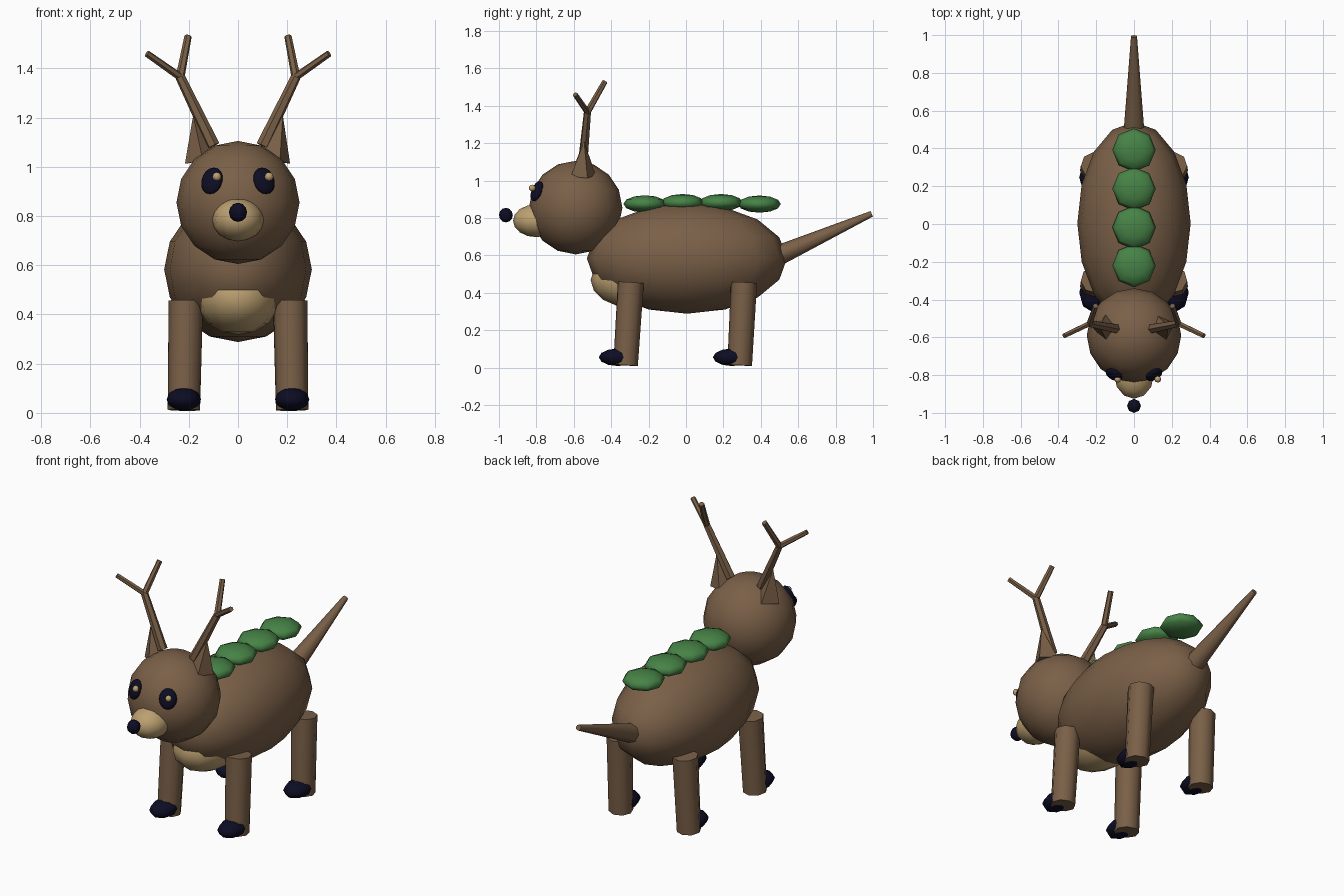
import bpy, bmesh, math
from mathutils import Vector, Matrix

if "Cube" in bpy.data.objects:
    bpy.data.objects.remove(bpy.data.objects["Cube"])


def material(name, rgb):
    m = bpy.data.materials.new(name)
    m.diffuse_color = (*rgb, 1)
    m.use_nodes = True
    m.node_tree.nodes["Principled BSDF"].inputs["Base Color"].default_value = m.diffuse_color
    return m


BROWN = material("brown fur", (0.195, 0.117, 0.064))
TAN = material("tan fur", (0.50, 0.35, 0.165))
NAVY = material("dark navy", (0.004, 0.004, 0.018))
GREEN = material("leaf green", (0.062, 0.225, 0.062))


def finish(name, bm, mat, angle):
    bmesh.ops.recalc_face_normals(bm, faces=bm.faces)
    mesh = bpy.data.meshes.new(name)
    bm.to_mesh(mesh)
    bm.free()
    mesh.materials.append(mat)
    ob = bpy.data.objects.new(name, mesh)
    bpy.context.collection.objects.link(ob)
    bpy.ops.object.select_all(action='DESELECT')
    ob.select_set(True)
    bpy.context.view_layer.objects.active = ob
    bpy.ops.object.shade_smooth_by_angle(angle=math.radians(angle))
    return ob


def ball(name, center, radii, mat, segments=12, rings=8, direction=None):
    """Ellipsoid; direction turns its -y side to face that way."""
    bm = bmesh.new()
    bmesh.ops.create_uvsphere(bm, u_segments=segments, v_segments=rings, radius=1)
    turn = Matrix.Identity(4)
    if direction is not None:
        turn = direction.to_track_quat('-Y', 'Z').to_matrix().to_4x4()
    bm.transform(Matrix.Translation(center) @ turn @ Matrix.Diagonal((*radii, 1)))
    return finish(name, bm, mat, 80)


def rod(name, start, end, r1, r2, mat, sides=8, spin=0, angle=50):
    """Tapered cylinder or cone between two points."""
    a, b = Vector(start), Vector(end)
    bm = bmesh.new()
    bmesh.ops.create_cone(bm, cap_ends=True, segments=sides,
                          radius1=r1, radius2=r2, depth=(b - a).length)
    turn = (b - a).to_track_quat('Z', 'Y').to_matrix().to_4x4()
    bm.transform(Matrix.Translation((a + b) / 2) @ turn @ Matrix.Rotation(spin, 4, 'Z'))
    return finish(name, bm, mat, angle)


# Body, chest patch and tail
ball("body", (0, 0.005, 0.583), (0.30, 0.535, 0.295), BROWN, 16, 8)
ball("chest_patch", (0, -0.28, 0.468), (0.17, 0.23, 0.15), TAN, 12, 8)
rod("tail", (0, 0.50, 0.602), (0, 0.993, 0.822), 0.054, 0.016, BROWN, 8)

# Head, muzzle and nose
HEAD = Vector((0, -0.59, 0.855))
ball("head", HEAD, (0.25, 0.25, 0.25), BROWN, 16, 8)
ball("muzzle", (0, -0.80, 0.785), (0.105, 0.125, 0.088), TAN, 12, 8)
ball("nose", (0, -0.963, 0.815), (0.037, 0.037, 0.039), NAVY, 8, 6)

for side, s in (("left", -1), ("right", 1)):
    # Eyes lie flat on the head, highlights both shifted the same way
    eye = Vector((s * 0.106, -0.798, 0.943))
    ball(f"{side}_eye", eye, (0.048, 0.022, 0.057), NAVY, 12, 8, eye - HEAD)
    ball(f"{side}_eye_highlight", (eye.x + 0.02, -0.822, 0.96),
         (0.018, 0.018, 0.018), TAN, 8, 6)

    # Four-sided ears
    rod(f"{side}_ear", (s * 0.147, -0.55, 1.025), (s * 0.182, -0.545, 1.21),
        0.07, 0, BROWN, 4, 0.2, 30)

    # Antlers: one main beam and two tines
    fork = (s * 0.235, -0.527, 1.365)
    rod(f"{side}_antler_beam", (s * 0.10, -0.553, 1.085), fork, 0.027, 0.02, BROWN, 6)
    rod(f"{side}_antler_outer_tine", fork, (s * 0.37, -0.592, 1.46), 0.016, 0.014, BROWN, 6)
    rod(f"{side}_antler_inner_tine", fork, (s * 0.203, -0.433, 1.53), 0.018, 0.015, BROWN, 6)

    # Legs lean slightly, each with a hoof poking out in front
    for end, top_y, foot_y in (("front", -0.295, -0.323), ("back", 0.31, 0.287)):
        rod(f"{end}_{side}_leg", (s * 0.212, top_y, 0.455), (s * 0.22, foot_y, 0.012),
            0.07, 0.066, BROWN, 8, math.pi / 8)
        ball(f"{end}_{side}_hoof", (s * 0.22, foot_y - 0.04, 0.055),
             (0.07, 0.103, 0.047), NAVY, 8, 6)

# Row of leaf pads along the back
for i, (y, z) in enumerate(((-0.22, 0.875), (-0.018, 0.882), (0.187, 0.882), (0.392, 0.874))):
    ball(f"back_leaf_{i + 1}", (0, y, z), (0.115, 0.115, 0.046), GREEN, 8, 6)
